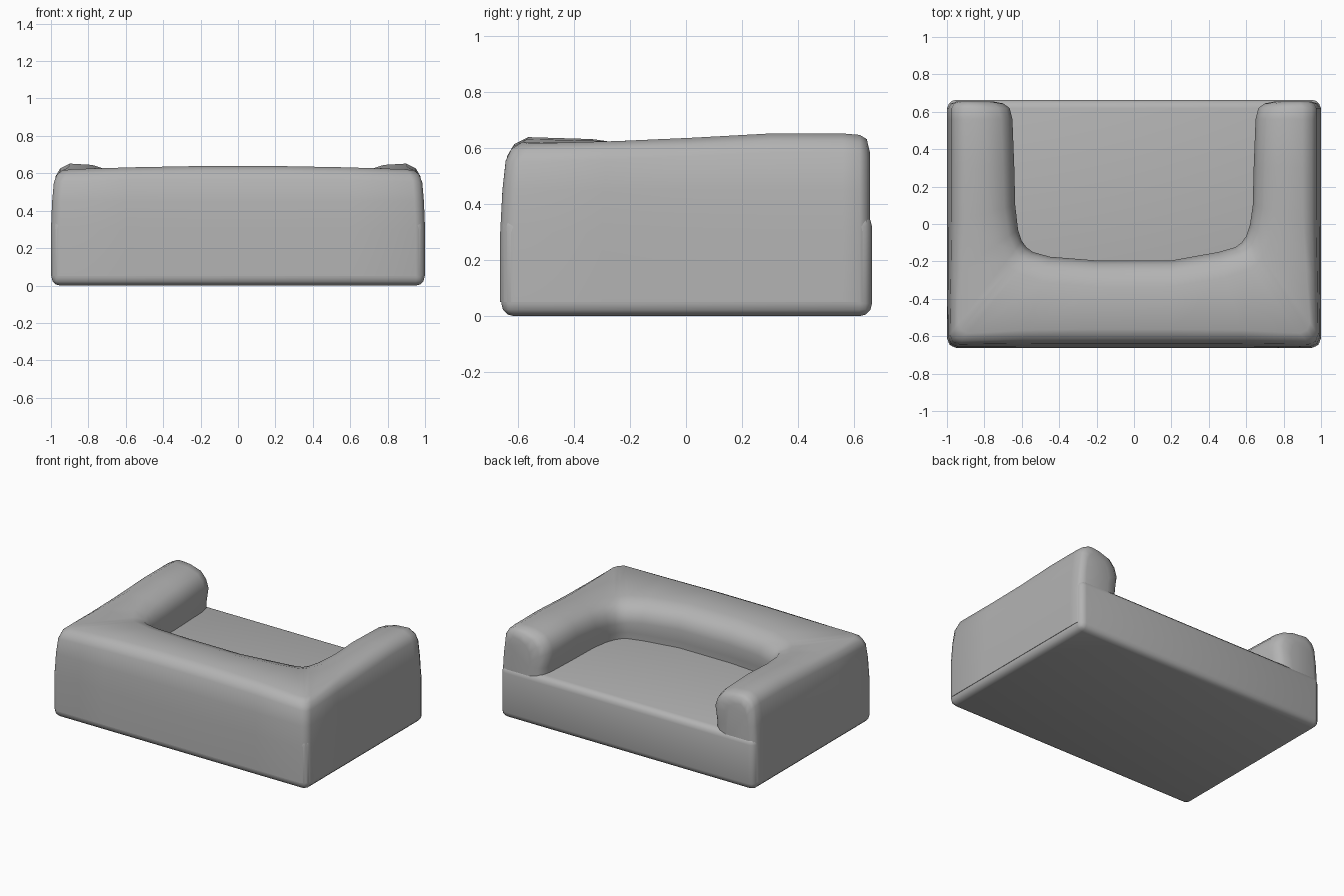
import bpy
import bmesh
from math import radians
from mathutils import Vector

cube = bpy.data.objects.get("Cube")
if cube:
    bpy.data.objects.remove(cube, do_unlink=True)

grey = bpy.data.materials.new("grey fabric")
grey.use_nodes = True
colour = (0.45, 0.45, 0.45, 1)
grey.diffuse_color = colour
grey.node_tree.nodes["Principled BSDF"].inputs["Base Color"].default_value = colour


def make_object(name, bm, angle):
    bmesh.ops.recalc_face_normals(bm, faces=bm.faces)
    mesh = bpy.data.meshes.new(name)
    bm.to_mesh(mesh)
    bm.free()
    mesh.materials.append(grey)
    obj = bpy.data.objects.new(name, mesh)
    bpy.context.collection.objects.link(obj)
    bpy.ops.object.select_all(action="DESELECT")
    obj.select_set(True)
    bpy.context.view_layer.objects.active = obj
    bpy.ops.object.shade_smooth_by_angle(angle=radians(angle))
    return obj


# Seat base: a box with softened edges
low, high = Vector((-0.997, -0.659, 0.0)), Vector((0.997, 0.664, 0.365))
bm = bmesh.new()
bmesh.ops.create_cube(bm, size=1)
for v in bm.verts:
    v.co = [low[i] if v.co[i] < 0 else high[i] for i in range(3)]
bmesh.ops.bevel(bm, geom=bm.edges[:], offset=0.045, segments=3,
                profile=0.5, affect="EDGES")
make_object("seat_base", bm, 50)

# Arms and backrest: one cross-section lofted around a U-shaped path.
# Each station: outer x, outer y, inner x, inner y, top height
half = [
    (-0.95, 0.656, -0.76, 0.656, 0.59),
    (-0.985, 0.645, -0.70, 0.645, 0.635),
    (-1.0, 0.62, -0.665, 0.62, 0.65),
    (-1.0, 0.56, -0.65, 0.56, 0.655),
    (-1.0, 0.3, -0.64, 0.3, 0.655),
    (-1.0, 0.0, -0.635, 0.1, 0.64),
    (-1.0, -0.3, -0.62, -0.03, 0.628),
    (-1.0, -0.61, -0.6, -0.09, 0.62),
    (-0.985, -0.647, -0.575, -0.125, 0.62),
    (-0.95, -0.663, -0.54, -0.15, 0.625),
    (-0.6, -0.663, -0.45, -0.175, 0.635),
    (-0.2, -0.663, -0.2, -0.195, 0.642),
]
# The right inner corner sits slightly further forward
right = [(-ox, oy, -ix, iy + (0.025 if iy < 0 and ox < -0.5 else 0), top)
         for ox, oy, ix, iy, top in reversed(half)]


def section(ox, oy, ix, iy, top):
    outer, inner = Vector((ox, oy, 0)), Vector((ix, iy, 0))
    across = (inner - outer).normalized()
    outside = [(0, 0.05), (0, 0.3), (0.01, 0.45), (0.025, top - 0.07),
               (0.05, top - 0.028), (0.1, top - 0.003)]
    inside = [(0.14, top - 0.01), (0.06, top - 0.035), (0.02, top - 0.08),
              (0, top - 0.14), (0.015, 0.41), (0.02, 0.3), (0.02, 0.05)]
    # Narrow sections scale the rounding down
    fit = min(1, (inner - outer).length / 0.3)
    points = [outer + across * d * fit + Vector((0, 0, z)) for d, z in outside]
    points += [inner - across * d * fit + Vector((0, 0, z)) for d, z in inside]
    return points


bm = bmesh.new()
rings = [[bm.verts.new(p) for p in section(*s)] for s in half + right]
for a, b in zip(rings, rings[1:]):
    for i in range(len(a)):
        j = (i + 1) % len(a)
        bm.faces.new((a[i], a[j], b[j], b[i]))
bm.faces.new(rings[0])
bm.faces.new(rings[-1])
make_object("arms_and_backrest", bm, 60)
